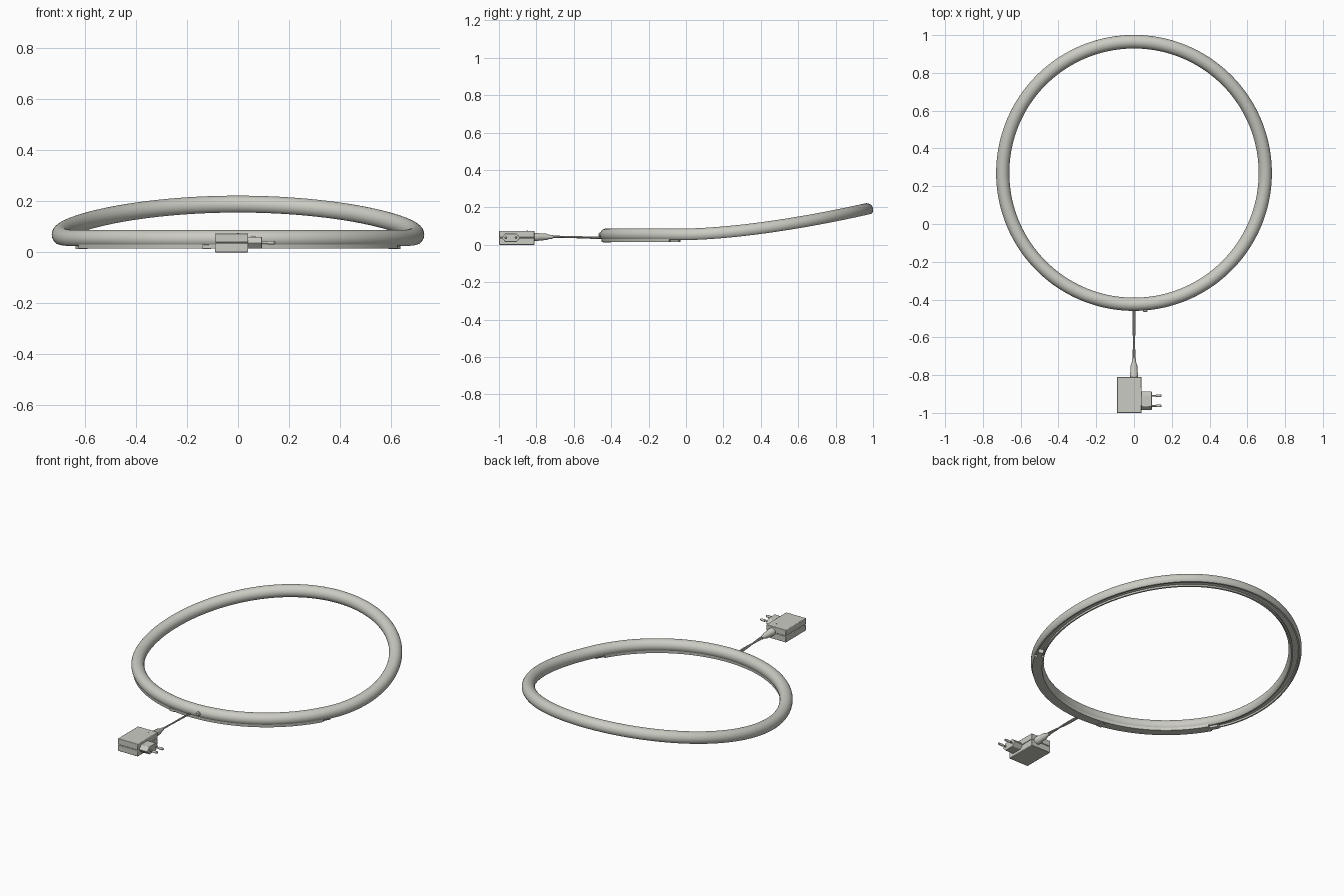
import bpy, bmesh, math
from mathutils import Vector

if "Cube" in bpy.data.objects:
    bpy.data.objects.remove(bpy.data.objects["Cube"], do_unlink=True)

COLOUR = (0.6, 0.6, 0.55, 1)
mat = bpy.data.materials.new("warm light grey")
mat.use_nodes = True
mat.diffuse_color = COLOUR
mat.node_tree.nodes["Principled BSDF"].inputs["Base Color"].default_value = COLOUR

RING_R, RING_Y, TUBE = 0.695, 0.27, 0.035


def finish(name, bm, smooth=True, bevel=0):
    bmesh.ops.recalc_face_normals(bm, faces=bm.faces)
    mesh = bpy.data.meshes.new(name)
    bm.to_mesh(mesh)
    bm.free()
    mesh.materials.append(mat)
    ob = bpy.data.objects.new(name, mesh)
    bpy.context.collection.objects.link(ob)
    if bevel:
        mod = ob.modifiers.new("soft edges", "BEVEL")
        mod.width, mod.segments = bevel, 2
    if smooth:
        bpy.ops.object.select_all(action="DESELECT")
        ob.select_set(True)
        bpy.context.view_layer.objects.active = ob
        bpy.ops.object.shade_smooth_by_angle(angle=math.radians(35))
    return ob


def on_ring(angle, u, w):
    """Point on the bent ring: u outwards, w along the surface normal."""
    a = math.radians(angle)
    x, y = (RING_R + u) * math.cos(a), RING_Y + (RING_R + u) * math.sin(a)
    t = max(y, 0)
    lift, slope = 0.143 * t ** 1.6, 0.229 * t ** 0.6
    k = math.hypot(1, slope)
    return Vector((x, y - w * slope / k, 0.052 + lift + w / k))


def sweep(name, profile, start, end, steps):
    """Sweep a cross-section along part or all of the ring."""
    bm = bmesh.new()
    closed = end - start == 360
    rows = [[bm.verts.new(on_ring(start + (end - start) * i / steps, u, w))
             for u, w in profile] for i in range(steps if closed else steps + 1)]
    n = len(profile)
    for i in range(steps):
        r, s = rows[i], rows[(i + 1) % len(rows)]
        for j in range(n):
            bm.faces.new((r[j], r[(j + 1) % n], s[(j + 1) % n], s[j]))
    if not closed:
        bm.faces.new(rows[0])
        bm.faces.new(rows[-1])
    return finish(name, bm)


def box(name, lo, hi, bevel=0.003):
    bm = bmesh.new()
    bmesh.ops.create_cube(bm, size=1)
    for v in bm.verts:
        v.co = [(a + b) / 2 + c * (b - a) for a, b, c in zip(lo, hi, v.co)]
    return finish(name, bm, True, bevel)


def rod(name, stations, sides=20):
    """Round solid through (point, radius) stations, in a straight line or gentle curve."""
    bm = bmesh.new()
    pts = [Vector(p) for p, r in stations]
    axis = (pts[-1] - pts[0]).normalized()
    side = axis.cross(Vector((0, 0, 1))).normalized()
    up = side.cross(axis)
    rows = []
    for p, (_, r) in zip(pts, stations):
        rows.append([bm.verts.new(p + r * (side * math.cos(t) + up * math.sin(t)))
                     for t in (2 * math.pi * k / sides for k in range(sides))])
    for a, b in zip(rows, rows[1:]):
        for k in range(sides):
            bm.faces.new((a[k], a[(k + 1) % sides], b[(k + 1) % sides], b[k]))
    bm.faces.new(rows[0])
    bm.faces.new(rows[-1])
    return finish(name, bm)


# Light tube: round with a flat underside and a shallow groove
tube = []
for i in range(33):
    t = math.radians(-50 + 280 * i / 32)
    tube.append((TUBE * math.cos(t), TUBE * math.sin(t)))
tube += [(-0.014, tube[0][1]), (-0.014, -0.016), (0.014, -0.016), (0.014, tube[0][1])]
sweep("light_tube", tube, 0, 360, 180)

# Base strip under the front, with a clip at each end
strip = [(-0.028, -0.02), (-0.026, -0.037), (0.026, -0.037), (0.028, -0.02)]
sweep("base_strip", strip, 210, 330, 60)
clip = [(-0.013, -0.016), (-0.013, -0.038), (0.013, -0.038), (0.013, -0.016)]
for name, a in (("left_clip", 330), ("right_clip", 206)):
    sweep(name, clip, a, a + 4, 4)
box("cable_latch", (-0.14, -0.445, 0.013), (-0.105, -0.40, 0.03), 0.002)

# Switch knob on the front of the tube
rod("switch_knob", [((0.06, -0.44, 0.053), 0.012), ((0.06, -0.462, 0.053), 0.012),
                    ((0.06, -0.467, 0.053), 0.008)])

# Twin cable from the adapter to the tube
for name, s in (("left_cable", 1), ("right_cable", -1)):
    path = []
    for i in range(25):
        f = i / 24
        spread = 0.004 * math.cos(f * math.pi * 1.5) * s
        path.append(((spread, -0.73 + 0.31 * f, 0.044 - 0.008 * f + spread * 0.5), 0.0045))
    rod(name, path, 10)
rod("strain_relief", [((0, y, 0.042), r) for y, r in
                      ((-0.82, 0.022), (-0.79, 0.022), (-0.785, 0.019), (-0.745, 0.017),
                       (-0.735, 0.012), (-0.71, 0.009))])

# Power adapter: two shells around a slightly smaller core
box("adapter_lower_shell", (-0.09, -1, 0), (0.04, -0.81, 0.036))
box("adapter_upper_shell", (-0.09, -1, 0.039), (0.04, -0.81, 0.074))
box("adapter_core", (-0.086, -0.996, 0.01), (0.036, -0.814, 0.065), 0)
rod("indicator_lamp", [((0, -0.85, 0.07), 0.004), ((0.0, -0.8499, 0.0755), 0.004)], 12)

# Plug body: a long hexagon reaching out to the left, with two pins
bm = bmesh.new()
outline = [(-0.986, 0.037), (-0.966, 0.015), (-0.906, 0.015),
           (-0.886, 0.037), (-0.906, 0.06), (-0.966, 0.06)]
ends = [[bm.verts.new((x, y, z)) for y, z in outline] for x in (0.035, 0.094)]
for k in range(6):
    bm.faces.new((ends[0][k], ends[0][(k + 1) % 6], ends[1][(k + 1) % 6], ends[1][k]))
for end in ends:
    bm.faces.new(end)
finish("plug_body", bm, True, 0.002)
for name, y in (("front_pin", -0.963), ("back_pin", -0.909)):
    rod(name, [((x, y, 0.038), r) for x, r in
               ((0.09, 0.0045), (0.115, 0.0045), (0.116, 0.007), (0.142, 0.007), (0.146, 0.004))], 14)
